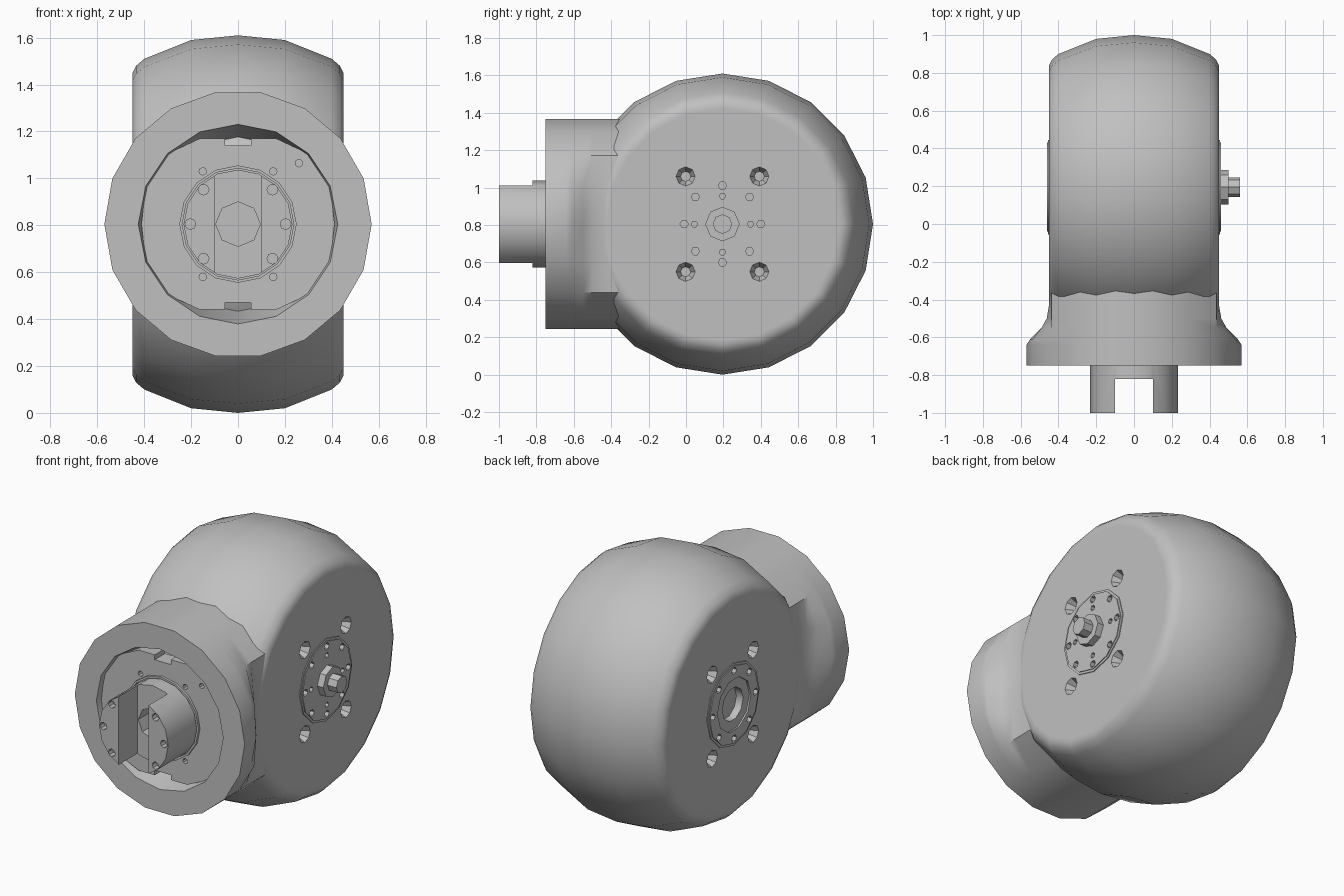
import bpy, bmesh, math
from mathutils import Matrix

cube = bpy.data.objects.get("Cube")
if cube:
    bpy.data.objects.remove(cube)

grey = bpy.data.materials.new("warm_grey_metal")
grey.use_nodes = True
COLOUR = (0.53, 0.53, 0.53, 1)
grey.diffuse_color = COLOUR
grey.node_tree.nodes["Principled BSDF"].inputs["Base Color"].default_value = COLOUR

MID_Y, MID_Z = 0.195, 0.805
parts = []


def clamp(v, limit):
    return max(-limit, min(limit, v))


def solid(bm, axis, centre, rings, n, phase=0.0):
    """Capped loft along an axis; ring = (position, radius, side limit, height limit)."""
    loops = []
    for pos, radius, *limits in rings:
        lu, lv = (limits + [9, 9])[:2]
        loop = []
        for i in range(n):
            a = math.radians(phase) + math.tau * i / n
            u = centre[0] + clamp(radius * math.cos(a), lu)
            v = centre[1] + clamp(radius * math.sin(a), lv)
            loop.append(bm.verts.new((pos, u, v) if axis == "x" else (u, pos, v)))
        loops.append(loop)
    for a, b in zip(loops, loops[1:]):
        for i in range(n):
            j = (i + 1) % n
            bm.faces.new((a[i], a[j], b[j], b[i]))
    bm.faces.new(loops[0])
    bm.faces.new(loops[-1])


def box(bm, centre, size):
    bmesh.ops.create_cube(bm, size=1, matrix=Matrix.Translation(centre) @ Matrix.Diagonal((*size, 1)))


def part(name, bm, keep=True):
    bmesh.ops.recalc_face_normals(bm, faces=bm.faces)
    mesh = bpy.data.meshes.new(name)
    bm.to_mesh(mesh)
    bm.free()
    mesh.materials.append(grey)
    obj = bpy.data.objects.new(name, mesh)
    bpy.context.collection.objects.link(obj)
    if keep:
        parts.append(obj)
    return obj


def cut(obj, bm):
    """Subtract the cutter mesh from the part."""
    cutter = part("cutter", bm, keep=False)
    cutter.hide_render = True
    mod = obj.modifiers.new("cut", "BOOLEAN")
    mod.operation = "DIFFERENCE"
    mod.solver = "EXACT"
    mod.object = cutter
    bpy.context.view_layer.objects.active = obj
    bpy.ops.object.modifier_apply(modifier=mod.name)
    bpy.data.objects.remove(cutter)


def around(radius, count):
    for i in range(count):
        a = math.tau * i / count
        yield MID_Y + radius * math.cos(a), MID_Z + radius * math.sin(a)


# Domed drum housing on the x axis
half = [(0.45, 0.62), (0.45, 0.645), (0.435, 0.675), (0.40, 0.705), (0.2, 0.785)]
profile = [(-x, r) for x, r in half] + [(0, 0.805)] + half[::-1]
bm = bmesh.new()
solid(bm, "x", (MID_Y, MID_Z), profile, 20)
housing = part("drum_housing", bm)

# Plate sockets and countersunk screw holes on both sides
bm = bmesh.new()
for s in (-1, 1):
    solid(bm, "x", (MID_Y, MID_Z), [(s * 0.40, 0.235), (s * 0.5, 0.235)], 12)
    for dy in (-0.197, 0.197):
        for dz in (-0.255, 0.255):
            solid(bm, "x", (MID_Y + dy, MID_Z + dz), [(s * 0.40, 0.027), (s * 0.46, 0.056)], 8)
cut(housing, bm)

# Flared neck, round at the front and flattened where it meets the drum
bm = bmesh.new()
flare = [(-0.75, 0.57), (-0.64, 0.57), (-0.61, 0.55), (-0.55, 0.49),
         (-0.5, 0.462), (-0.43, 0.45), (-0.36, 0.449), (-0.2, 0.449)]
solid(bm, "y", (0, MID_Z), [(y, 0.57, lim) for y, lim in flare], 18)
neck = part("flared_neck", bm)
bm = bmesh.new()
solid(bm, "y", (0, MID_Z), [(-0.77, 0.43), (-0.5, 0.37)], 16)
cut(neck, bm)

# Recessed front plate with flats, two notches and pin holes
bm = bmesh.new()
solid(bm, "y", (0, MID_Z), [(-0.72, 0.425, 0.412, 0.365), (-0.62, 0.42, 0.41, 0.365)], 16)
front_plate = part("front_plate", bm)
bm = bmesh.new()
for s in (-1, 1):
    box(bm, (0, -0.67, MID_Z + s * 0.365), (0.11, 0.2, 0.06))
    for t in (-1, 1):
        solid(bm, "y", (s * 0.15, MID_Z + t * 0.225), [(-0.75, 0.016), (-0.68, 0.016)], 8)
solid(bm, "y", (0.26, MID_Z + 0.26), [(-0.75, 0.016), (-0.68, 0.016)], 8)
cut(front_plate, bm)

# Collar around the output fork
bm = bmesh.new()
solid(bm, "y", (0, MID_Z), [(-0.735, 0.25), (-0.65, 0.25)], 16)
collar = part("fork_collar", bm)
bm = bmesh.new()
solid(bm, "y", (0, MID_Z), [(-0.8, 0.238), (-0.6, 0.238)], 16)
cut(collar, bm)

# Output fork with slot, centre bore and screw holes
bm = bmesh.new()
solid(bm, "y", (0, MID_Z), [(-1, 0.232), (-0.64, 0.232)], 16)
fork = part("output_fork", bm)
bm = bmesh.new()
box(bm, (0, -0.96, MID_Z), (0.2, 0.28, 0.6))
for s in (-1, 1):
    for x, z in ((0.203, 0), (0.147, 0.147), (0.147, -0.147)):
        solid(bm, "y", (s * x, MID_Z + z), [(-1.02, 0.023), (-0.96, 0.023)], 8)
cut(fork, bm)
bm = bmesh.new()
solid(bm, "y", (0, MID_Z), [(-0.9, 0.095), (-0.68, 0.095)], 8)
cut(fork, bm)

# Stepped side plates with a ring of bolt holes
for s, side in ((1, "left"), (-1, "right")):
    bm = bmesh.new()
    solid(bm, "x", (MID_Y, MID_Z), [(s * 0.39, 0.25), (s * 0.455, 0.25),
                                    (s * 0.455, 0.236), (s * 0.46, 0.236)], 12)
    plate = part(side + "_side_plate", bm)
    bm = bmesh.new()
    for c in around(0.205, 8):
        solid(bm, "x", c, [(s * 0.435, 0.022), (s * 0.48, 0.022)], 6)
    if s > 0:
        for c in around(0.15, 4):
            solid(bm, "x", c, [(s * 0.435, 0.017), (s * 0.48, 0.017)], 6)
    else:
        solid(bm, "x", (MID_Y, MID_Z), [(s * 0.405, 0.1), (s * 0.45, 0.1),
                                        (s * 0.45, 0.16), (s * 0.48, 0.16)], 10)
    cut(plate, bm)

# Shaft stub and its flange on the left side
bm = bmesh.new()
solid(bm, "x", (MID_Y, MID_Z), [(0.44, 0.092), (0.5, 0.092), (0.5, 0.052), (0.56, 0.052)], 8)
part("shaft_stub", bm)

# Smooth shading with sharp edges kept
bpy.ops.object.select_all(action="DESELECT")
for obj in parts:
    obj.select_set(True)
bpy.context.view_layer.objects.active = housing
bpy.ops.object.shade_smooth_by_angle(angle=math.radians(38))
